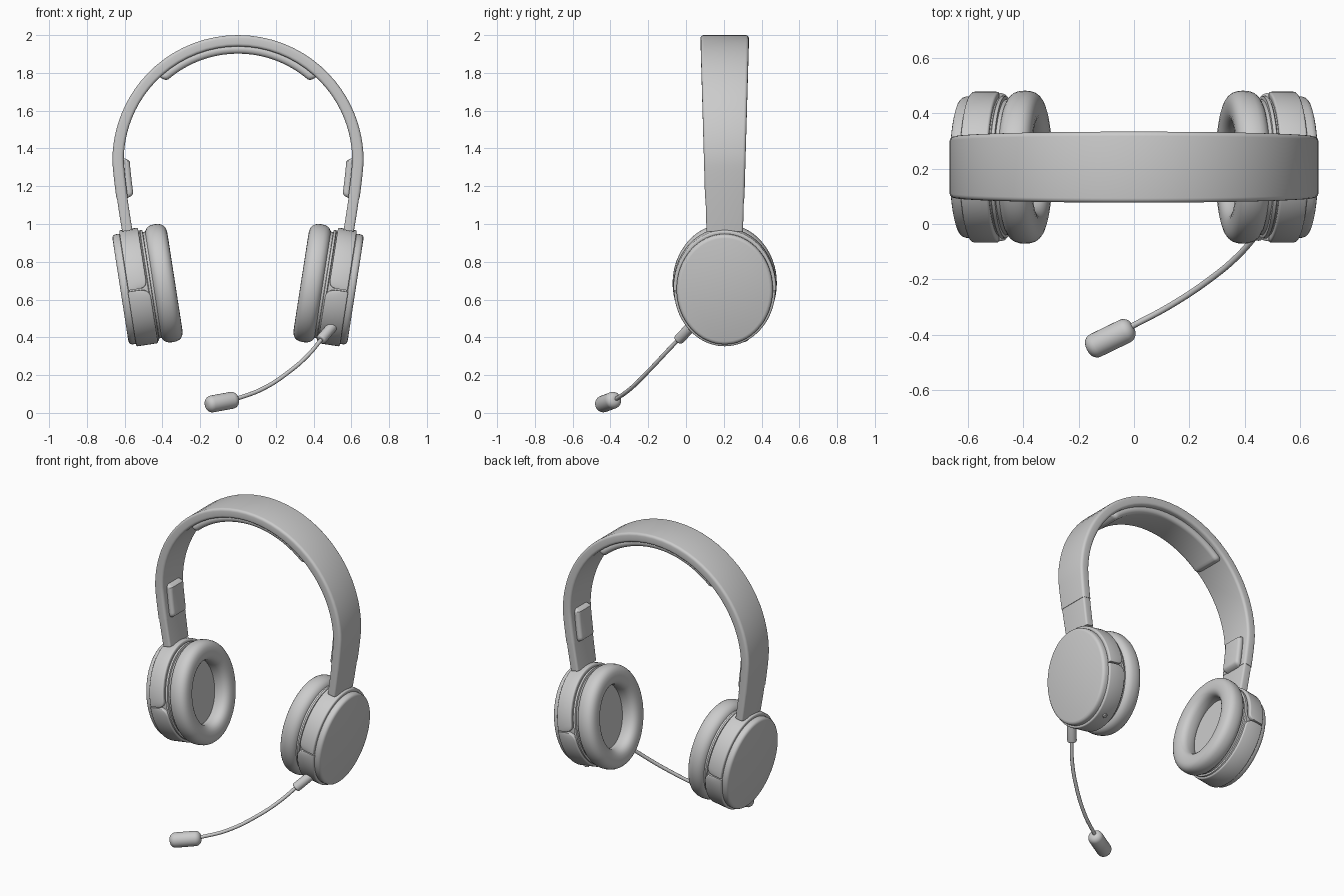
import bpy, bmesh
from math import sin, cos, pi, sqrt, radians
from mathutils import Vector

if "Cube" in bpy.data.objects:
    bpy.data.objects.remove(bpy.data.objects["Cube"])

Y0 = 0.205                               # depth of the headband plane
C = Vector((0.5, Y0, 0.67))              # right ear cup centre
N = Vector((0.988, 0, -0.153))           # cup axis, outwards
U = Vector((0.153, 0, 0.988))            # cup up
R, ZC = 0.665, 1.335                     # headband arch


def finish(ob, mirror=False, angle=35):
    if mirror:
        ob.modifiers.new("mirror", 'MIRROR').use_bisect_axis[0] = False
    bpy.ops.object.select_all(action='DESELECT')
    ob.select_set(True)
    bpy.context.view_layer.objects.active = ob
    bpy.ops.object.shade_smooth_by_angle(angle=radians(angle))
    return ob


def loft(name, rings, caps=True, loop=False, mirror=False):
    bm = bmesh.new()
    vs = [[bm.verts.new(p) for p in ring] for ring in rings]
    pairs = list(zip(vs, vs[1:])) + ([(vs[-1], vs[0])] if loop else [])
    for a, b in pairs:
        for i in range(len(a)):
            j = (i + 1) % len(a)
            bm.faces.new((a[i], a[j], b[j], b[i]))
    if caps and not loop:
        bm.faces.new(vs[0])
        bm.faces.new(vs[-1])
    bmesh.ops.recalc_face_normals(bm, faces=bm.faces)
    me = bpy.data.meshes.new(name)
    bm.to_mesh(me)
    bm.free()
    ob = bpy.data.objects.new(name, me)
    bpy.context.collection.objects.link(ob)
    return finish(ob, mirror)


def spaced(a, b, n):
    """Values from a to b, closer together near both ends."""
    return [a + (b - a) * (0.5 - 0.5 * cos(pi * i / n)) for i in range(n + 1)]


def round_end(d, c):
    return 1.0 if c <= 0 or d >= c else sqrt(max(0, 1 - (1 - d / c) ** 2))


def rrect(x0, x1, y0, y1, r, n=4):
    r = min(r, (x1 - x0) * 0.49, (y1 - y0) * 0.49)
    pts = []
    for k, (cx, cy) in enumerate(((x1 - r, y1 - r), (x0 + r, y1 - r),
                                  (x0 + r, y0 + r), (x1 - r, y0 + r))):
        for i in range(n + 1):
            t = pi / 2 * (k + i / n)
            pts.append((cx + r * cos(t), cy + r * sin(t)))
    return pts


# ---- headband: outer line by arc length from the top, swept sections
def edge(s):
    q, e = abs(s), abs(s) - R * pi / 2
    if e <= 0:
        x, z = R * sin(q / R), ZC + R * cos(q / R)
    else:
        x, z = R - 0.047 * (e / 0.365) ** 1.3, ZC - e
    return Vector((x if s >= 0 else -x, 0, z))


def sweep(name, s0, s1, n, d0, d1, half, r, c=0, mirror=False):
    rings = []
    for s in spaced(s0, s1, n):
        p, t = edge(s), (edge(s + 0.002) - edge(s - 0.002)).normalized()
        inward = Vector((t.z, 0, -t.x))
        if inward.dot(Vector((0, 0, 1.2)) - p) < 0:
            inward = -inward
        k = max(0.12, round_end(min(s - s0, s1 - s), c))
        w = half(p.z) - c * (1 - k)
        rings.append([p + inward * d + Vector((0, Y0 + y, 0))
                      for y, d in rrect(-w, w, d0, d0 + (d1 - d0) * k, r)])
    return loft(name, rings, mirror=mirror)


def band_w(z):
    return 0.1 + 0.028 * (z - 0.97) / 1.03


sweep("headband", -1.245, 1.245, 64, 0, 0.06, band_w, 0.016)
sweep("headband_slider", 1.23, 1.42, 8, 0.003, 0.058,
      lambda z: band_w(z) - 0.003, 0.012, mirror=True)
sweep("headband_pad", -0.5, 0.5, 36, 0.05, 0.098, lambda z: 0.1, 0.022, c=0.03)
sweep("slider_pad", 1.03, 1.25, 20, 0.05, 0.092, lambda z: 0.068, 0.018,
      c=0.025, mirror=True)


# ---- ear cups: offset ellipses around the tilted axis
def cup(a, r, t):
    ry = r - 0.04 * min(1, r / 0.2)
    return C + N * a + U * (r * sin(t)) + Vector((0, ry * cos(t), 0))


def lathe(name, profile, loop=False, n=64):
    rings = [[cup(a, r, 2 * pi * i / n) for i in range(n)] for a, r in profile]
    return loft(name, rings, loop=loop, mirror=True)


def shell(name, t0, t1, a0, a1, r0, r1, c):
    """Curved plate on the cup side, inner corners rounded by c."""
    rings = []
    for t in spaced(t0, t1, 48):
        d = min(t - t0, t1 - t) * r1
        lo = a0 + c * (1 - round_end(d, c))
        rings.append([cup(a, r, t) for a, r in rrect(lo, a1, r0, r1, 0.008, 3)])
    return loft(name, rings, mirror=True)


lathe("cup_core", [(-0.06, 0.285), (-0.04, 0.285), (-0.038, 0.296), (-0.026, 0.298),
                   (-0.022, 0.29), (0.09, 0.29)])
lathe("outer_plate", [(0.07, 0.284), (0.085, 0.295), (0.105, 0.295), (0.115, 0.292),
                      (0.121, 0.286), (0.124, 0.276)])
lathe("speaker_face", [(-0.05, 0.25), (-0.075, 0.25)])
cushion = []
for i in range(24):
    q = 2 * pi * i / 24
    f = [abs(v) ** 0.8 * (1 if v >= 0 else -1) for v in (cos(q), sin(q))]
    cushion.append((-0.108 + 0.06 * f[0], 0.255 + 0.061 * f[1]))
lathe("ear_cushion", cushion, loop=True)
shell("yoke", -0.03, pi + 0.03, -0.018, 0.083, 0.285, 0.312, 0.035)
shell("lower_panel", pi + 0.055, 2 * pi - 0.055, -0.03, 0.087, 0.27, 0.309, 0.05)


# ---- microphone
def rod(name, p, q, rad, rnd):
    p, q = Vector(p), Vector(q)
    ax = (q - p).normalized()
    e1 = ax.orthogonal().normalized()
    e2 = ax.cross(e1)
    steps = [(rnd * (1 - cos(k * pi / 12)), rad - rnd * (1 - sin(k * pi / 12)))
             for k in range(7)]
    length = (q - p).length
    prof = steps + [(length - d, r) for d, r in reversed(steps)]
    rings = [[p + ax * d + (e1 * cos(i * pi / 12) + e2 * sin(i * pi / 12)) * max(r, 0.001)
              for i in range(24)] for d, r in prof]
    return loft(name, rings)


rod("boom_socket", (0.515, 0.045, 0.475), (0.437, -0.042, 0.385), 0.028, 0.01)
rod("microphone", (-0.003, -0.372, 0.072), (-0.168, -0.452, 0.042), 0.045, 0.034)
g = -1.15
rod("cup_button", cup(0.03, 0.29, g), cup(0.03, 0.317, g), 0.014, 0.004)

cu = bpy.data.curves.new("microphone_boom", 'CURVE')
cu.dimensions = '3D'
cu.bevel_depth = 0.011
cu.bevel_resolution = 3
cu.use_fill_caps = True
path = [(0.45, -0.03, 0.4), (0.375, -0.115, 0.31), (0.28, -0.195, 0.225),
        (0.13, -0.295, 0.127), (-0.02, -0.375, 0.07)]
sp = cu.splines.new('BEZIER')
sp.bezier_points.add(len(path) - 1)
for b, p in zip(sp.bezier_points, path):
    b.co = p
    b.handle_left_type = b.handle_right_type = 'AUTO'
bpy.context.collection.objects.link(bpy.data.objects.new("microphone_boom", cu))
